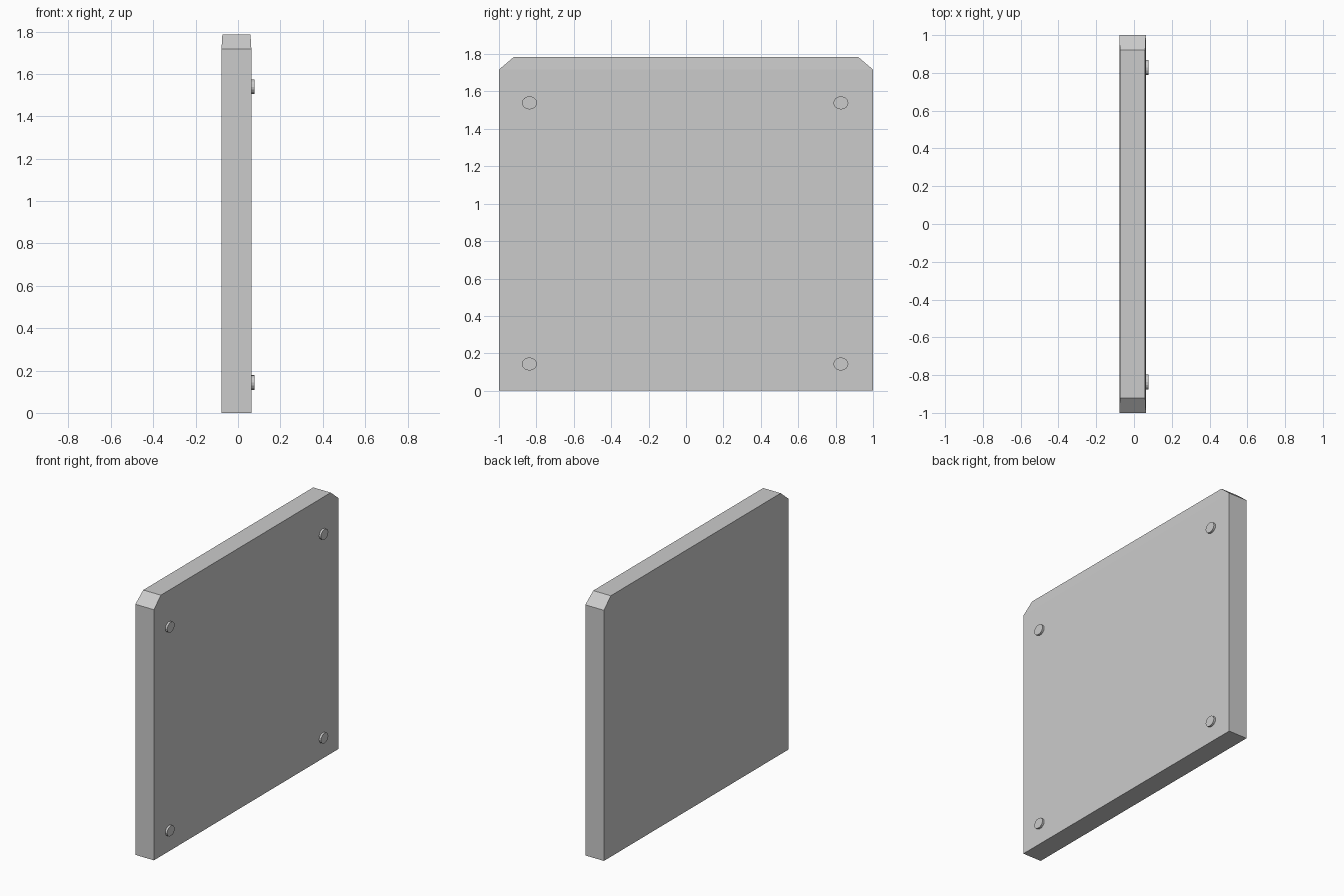
import bpy, bmesh, math
from mathutils import Matrix

if "Cube" in bpy.data.objects:
    bpy.data.objects.remove(bpy.data.objects["Cube"])


def make_object(name, bm):
    bmesh.ops.recalc_face_normals(bm, faces=bm.faces)
    mesh = bpy.data.meshes.new(name)
    bm.to_mesh(mesh)
    bm.free()
    obj = bpy.data.objects.new(name, mesh)
    bpy.context.collection.objects.link(obj)
    return obj


# Panel: clipped-corner outline (y, z), slightly thinner along the top edge
SHOULDER, TOP = 1.717, 1.785
outline = [(-1, 0), (1, 0), (1, SHOULDER), (0.92, TOP), (-0.92, TOP), (-1, SHOULDER)]
back_x, front_x = -0.078, 0.063
taper = 0.004

bm = bmesh.new()
rings = []
for x, inset in ((back_x, taper), (front_x, -taper)):
    rings.append([bm.verts.new((x + (inset if z == TOP else 0), y, z)) for y, z in outline])
# Front and back are split at the shoulder so every face stays planar
for ring in rings:
    bm.faces.new([ring[i] for i in (0, 1, 2, 5)])
    bm.faces.new([ring[i] for i in (5, 2, 3, 4)])
for i in range(len(outline)):
    j = (i + 1) % len(outline)
    bm.faces.new((rings[0][i], rings[0][j], rings[1][j], rings[1][i]))
make_object("panel", bm)

# Studs: shallow oval discs near the four corners of one face
stud_end = 0.077
stud_start = front_x - 0.005
for side, y in (("left", -0.837), ("right", 0.828)):
    for level, z in (("lower", 0.143), ("upper", 1.539)):
        bm = bmesh.new()
        bmesh.ops.create_cone(
            bm, cap_ends=True, segments=16, radius1=1, radius2=1, depth=1,
            matrix=Matrix.Translation(((stud_start + stud_end) / 2, y, z))
            @ Matrix.Diagonal((stud_end - stud_start, 0.04, 0.035, 1))
            @ Matrix.Rotation(math.pi / 2, 4, 'Y'))
        make_object(f"{level}_{side}_stud", bm)
